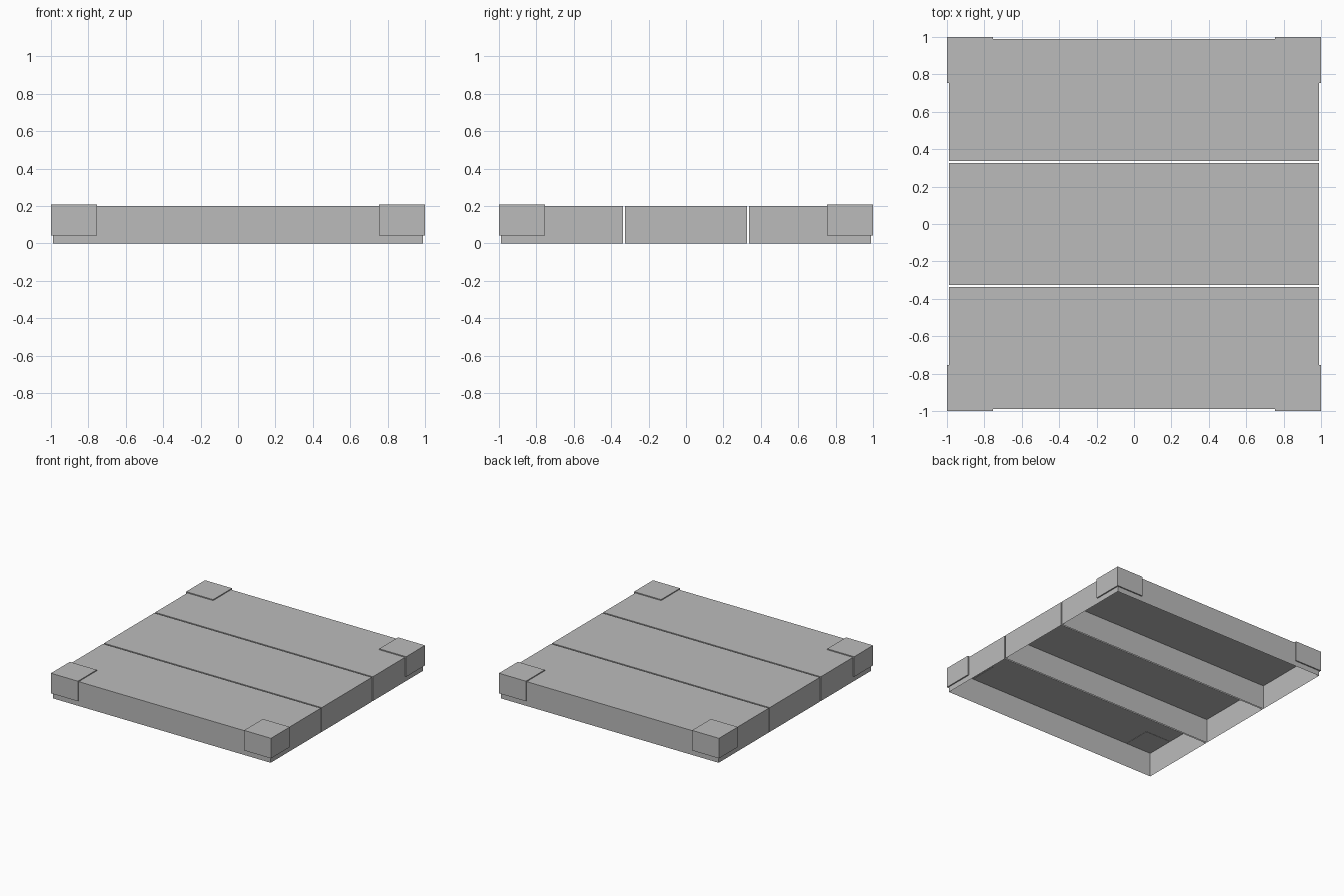
import bpy, bmesh

cube = bpy.data.objects.get("Cube")
if cube:
    bpy.data.objects.remove(cube, do_unlink=True)

grey = bpy.data.materials.new("plain_grey")
grey.use_nodes = True
COLOUR = (0.5, 0.5, 0.5, 1)
grey.diffuse_color = COLOUR
grey.node_tree.nodes["Principled BSDF"].inputs["Base Color"].default_value = COLOUR


def open_box(name, low, high, drop):
    """Box between two corners, without the faces whose normal passes drop."""
    bm = bmesh.new()
    bmesh.ops.create_cube(bm, size=1)
    bm.normal_update()
    unwanted = [f for f in bm.faces if drop(f.normal)]
    bmesh.ops.delete(bm, geom=unwanted, context='FACES')
    for v in bm.verts:
        v.co = [lo + (c + 0.5) * (hi - lo) for c, lo, hi in zip(v.co, low, high)]
    mesh = bpy.data.meshes.new(name)
    bm.to_mesh(mesh)
    bm.free()
    mesh.materials.append(grey)
    obj = bpy.data.objects.new(name, mesh)
    bpy.context.collection.objects.link(obj)
    return obj


# Three hollow planks, open underneath
HALF, GAP, HEIGHT = 0.989, 0.012, 0.2
width = (2 * HALF - 2 * GAP) / 3
for i, name in enumerate(("front_plank", "middle_plank", "back_plank")):
    y = -HALF + i * (width + GAP)
    open_box(name, (-HALF, y, 0), (HALF, y + width, HEIGHT), lambda n: n.z < -0.5)

# Corner caps: a top and two outer sides, with a thin lip down to the planks
for sx, side in ((-1, "right"), (1, "left")):
    for sy, end in ((-1, "front"), (1, "back")):
        xs = sorted((sx, sx * 0.755))
        ys = sorted((sy, sy * 0.755))
        cap = open_box(f"{end}_{side}_corner_cap",
                       (xs[0], ys[0], 0.043), (xs[1], ys[1], 0.208),
                       lambda n: n.z < -0.5 or n.x * sx < -0.5 or n.y * sy < -0.5)
        lip = cap.modifiers.new("lip", 'SOLIDIFY')
        lip.thickness = 0.01
        lip.offset = -1
        lip.use_even_offset = True
        lip.use_rim_only = True
